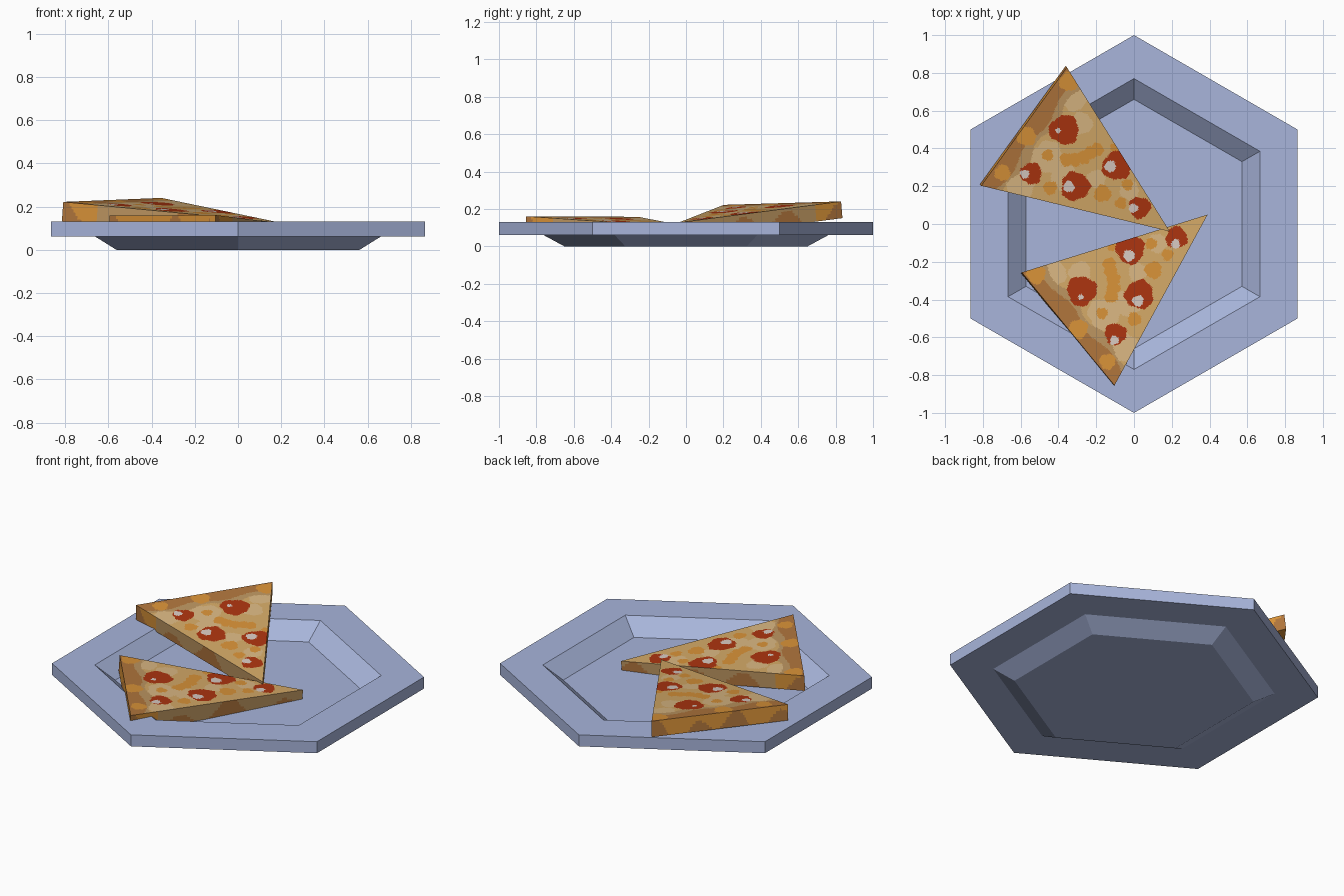
import bpy, bmesh, math
from mathutils import Vector, Matrix

if "Cube" in bpy.data.objects:
    bpy.data.objects.remove(bpy.data.objects["Cube"])


def mat(name, r, g, b):
    lin = lambda c: c / 255 / 12.92 if c < 10 else ((c / 255 + 0.055) / 1.055) ** 2.4
    m = bpy.data.materials.new(name)
    m.diffuse_color = (lin(r), lin(g), lin(b), 1)
    m.use_nodes = True
    m.node_tree.nodes["Principled BSDF"].inputs["Base Color"].default_value = m.diffuse_color
    return m


PLATE = mat("plate blue", 168, 181, 219)
CHEESE, CRUST, ORANGE, BAND, PALE, PEP, SHINE = range(7)
FOOD = [mat("cheese tan", 212, 169, 103), mat("crust brown", 176, 117, 60),
        mat("golden orange", 216, 146, 56), mat("dull tan", 188, 149, 96),
        mat("pale cheese", 218, 183, 130), mat("pepperoni red", 172, 52, 15),
        mat("pepperoni shine", 216, 202, 194)]


def finish(bm, name, mats):
    bmesh.ops.remove_doubles(bm, verts=bm.verts, dist=1e-5)
    bmesh.ops.recalc_face_normals(bm, faces=bm.faces)
    me = bpy.data.meshes.new(name)
    bm.to_mesh(me)
    bm.free()
    for m in mats:
        me.materials.append(m)
    return me


def place(name, me, matrix=Matrix()):
    ob = bpy.data.objects.new(name, me)
    ob.matrix_world = matrix
    bpy.context.collection.objects.link(ob)


# Hexagonal plate: rings of (radius, height) from the well floor to the underside
bm = bmesh.new()
rings = []
for r, z in [(.66, .045), (.77, .13), (1, .13), (1, .062), (.765, .062), (.65, 0)]:
    rings.append([bm.verts.new((r * math.cos(math.pi * (k / 3 + .5)),
                                r * math.sin(math.pi * (k / 3 + .5)), z)) for k in range(6)])
for a, b in zip(rings, rings[1:]):
    for k in range(6):
        n = (k + 1) % 6
        bm.faces.new((a[k], a[n], b[n], b[k]))
bm.faces.new(rings[0])
bm.faces.new(rings[-1])
place("plate", finish(bm, "plate", [PLATE]))

# Slice in local space: tip at origin, u towards the crust, v across
L, W, T, N = .957, .387, .09, 100
PEPS = [(.773, -.11, .078, .014), (.78, .18, .057, .024), (.55, .098, .076, .03),
        (.435, -.117, .076, .03), (.205, -.01, .057, .024)]
BLOBS = [(.57, -.125, .035), (.59, -.09, .035), (.605, -.05, .036), (.635, -.015, .036),
         (.67, .01, .036), (.41, .045, .045), (.652, .182, .036), (.765, .05, .03),
         (.30, .03, .03), (.33, -.07, .03), (.5, -.19, .025),
         (.905, -.33, .05), (.915, .035, .05), (.905, .266, .042)]
PALES = [(.83, -.28, .07), (.76, .06, .085), (.79, .26, .075), (.72, -.19, .06),
         (.48, 0, .05), (.62, .1, .07), (.3, -.05, .05)]


def inside(u, v, cu, cv, r):
    du, dv = u - cu, v - cv
    a = math.atan2(dv, du)
    return math.hypot(du, dv) < r * (1 + .07 * math.sin(3 * a + 40 * cu) + .04 * math.sin(7 * a))


def topping(u, v):
    for cu, cv, r, s in PEPS:
        if inside(u, v, cu + .025, cv + .022, s):
            return SHINE
        if inside(u, v, cu, cv, r):
            return PEP
    if any(inside(u, v, *b) for b in BLOBS):
        return ORANGE
    if u > .875 + .015 * math.sin(19 * v):
        return CRUST
    if u > .835 + .02 * math.sin(23 * v + 1):
        return BAND
    return PALE if any(inside(u, v, *p) for p in PALES) else CHEESE


bm = bmesh.new()
# Top: triangular grid coloured by the topping rule
grid = [[bm.verts.new((L * i / N, W * (2 * j - i) / N, 0)) for j in range(i + 1)]
        for i in range(N + 1)]
for i in range(N):
    for j in range(i + 1):
        tris = [(grid[i][j], grid[i + 1][j], grid[i + 1][j + 1])]
        if j < i:
            tris.append((grid[i][j], grid[i + 1][j + 1], grid[i][j + 1]))
        for t in tris:
            f = bm.faces.new(t)
            c = f.calc_center_median()
            f.material_index = topping(c.x, c.y)

# Sides: strips of small cells, golden with browned patches
corners = [Vector((0, 0, 0)), Vector((L, -W, 0)), Vector((L, W, 0))]
ROWS = 6
for s in range(3):
    a, b = corners[s], corners[(s + 1) % 3]
    cols = [[bm.verts.new(a.lerp(b, k / N) - Vector((0, 0, T * h / ROWS)))
             for h in range(ROWS + 1)] for k in range(N + 1)]
    for k in range(N):
        for h in range(ROWS):
            f = bm.faces.new((cols[k][h], cols[k + 1][h], cols[k + 1][h + 1], cols[k][h + 1]))
            wave = math.sin(k * .21 + s) + .6 * math.sin(k * .11 + 2) + (h - 2.5) * .3
            u = f.calc_center_median().x
            f.material_index = CRUST if wave > .35 else (BAND if s != 1 and u < .8 else ORANGE)
# Underside
f = bm.faces.new([bm.verts.new(c - Vector((0, 0, T))) for c in corners])
f.material_index = ORANGE
slice_mesh = finish(bm, "pizza_slice", FOOD)


def put_slice(name, tip, left, right):
    tip, left, right = Vector(tip), Vector(left), Vector(right)
    u = ((left + right) / 2 - tip).normalized()
    w = u.cross(right - left).normalized()
    v = w.cross(u)
    m = Matrix((u, v, w)).transposed().to_4x4()
    m.translation = tip
    place(name, slice_mesh, m)


put_slice("back_slice", (.19, -.04, .127), (-.355, .825, .24), (-.80, .20, .221))
put_slice("front_slice", (.39, .05, .099), (-.595, -.258, .158), (-.105, -.855, .161))
